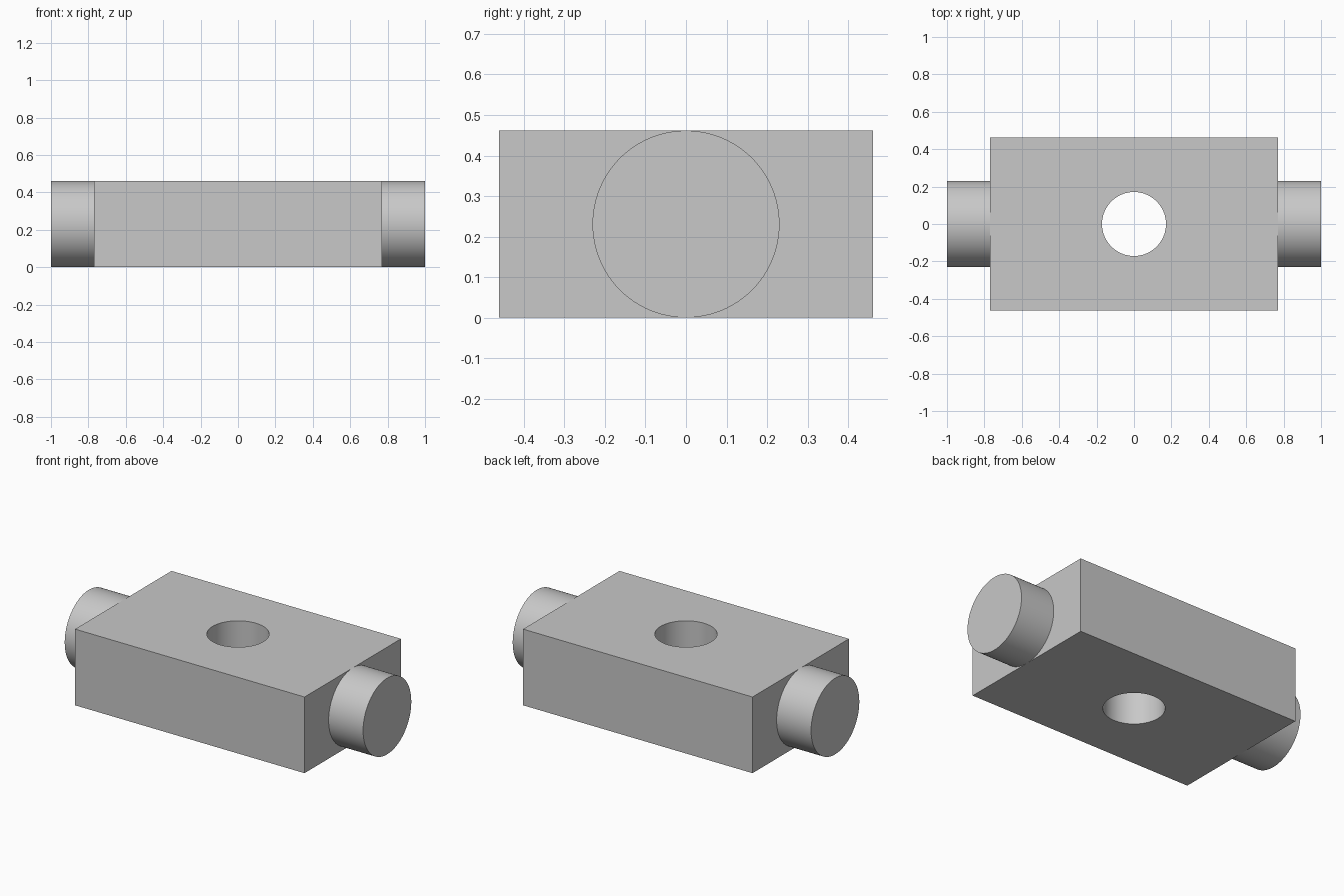
import bpy
import math

old = bpy.data.objects.get("Cube")
if old:
    bpy.data.objects.remove(old, do_unlink=True)

LENGTH, DEPTH, HEIGHT = 1.538, 0.923, 0.4615
PIN_RADIUS, HOLE_RADIUS = HEIGHT / 2, 0.171
MID = HEIGHT / 2

steel = bpy.data.materials.new("plain grey")
steel.use_nodes = True
grey = (0.58, 0.58, 0.58, 1)
steel.diffuse_color = grey
steel.node_tree.nodes["Principled BSDF"].inputs["Base Color"].default_value = grey


def cylinder(name, radius, depth, location, rotation=(0, 0, 0)):
    bpy.ops.mesh.primitive_cylinder_add(vertices=96, radius=radius, depth=depth,
                                        location=location, rotation=rotation)
    obj = bpy.context.object
    obj.name = name
    return obj


def finish(obj):
    obj.data.materials.clear()
    obj.data.materials.append(steel)
    bpy.ops.object.select_all(action="DESELECT")
    obj.select_set(True)
    bpy.context.view_layer.objects.active = obj
    bpy.ops.object.shade_smooth_by_angle(angle=math.radians(30))


# Rectangular block
bpy.ops.mesh.primitive_cube_add(size=1, location=(0, 0, MID))
block = bpy.context.object
block.name = "block"
block.scale = (LENGTH, DEPTH, HEIGHT)
bpy.ops.object.transform_apply(location=False, rotation=False, scale=True)

# Vertical through hole
cutter = cylinder("hole_cutter", HOLE_RADIUS, HEIGHT * 2, (0, 0, MID))
cutter.hide_render = True
cut = block.modifiers.new("through_hole", "BOOLEAN")
cut.operation = "DIFFERENCE"
cut.solver = "EXACT"
cut.object = cutter
bpy.context.view_layer.objects.active = block
bpy.ops.object.modifier_apply(modifier=cut.name)
bpy.data.objects.remove(cutter, do_unlink=True)
finish(block)

# Round pin on each end
pin_length = 1 - LENGTH / 2
for side, name in ((1, "left_pin"), (-1, "right_pin")):
    centre = (side * (1 - pin_length / 2), 0, MID)
    finish(cylinder(name, PIN_RADIUS, pin_length, centre, (0, math.pi / 2, 0)))
